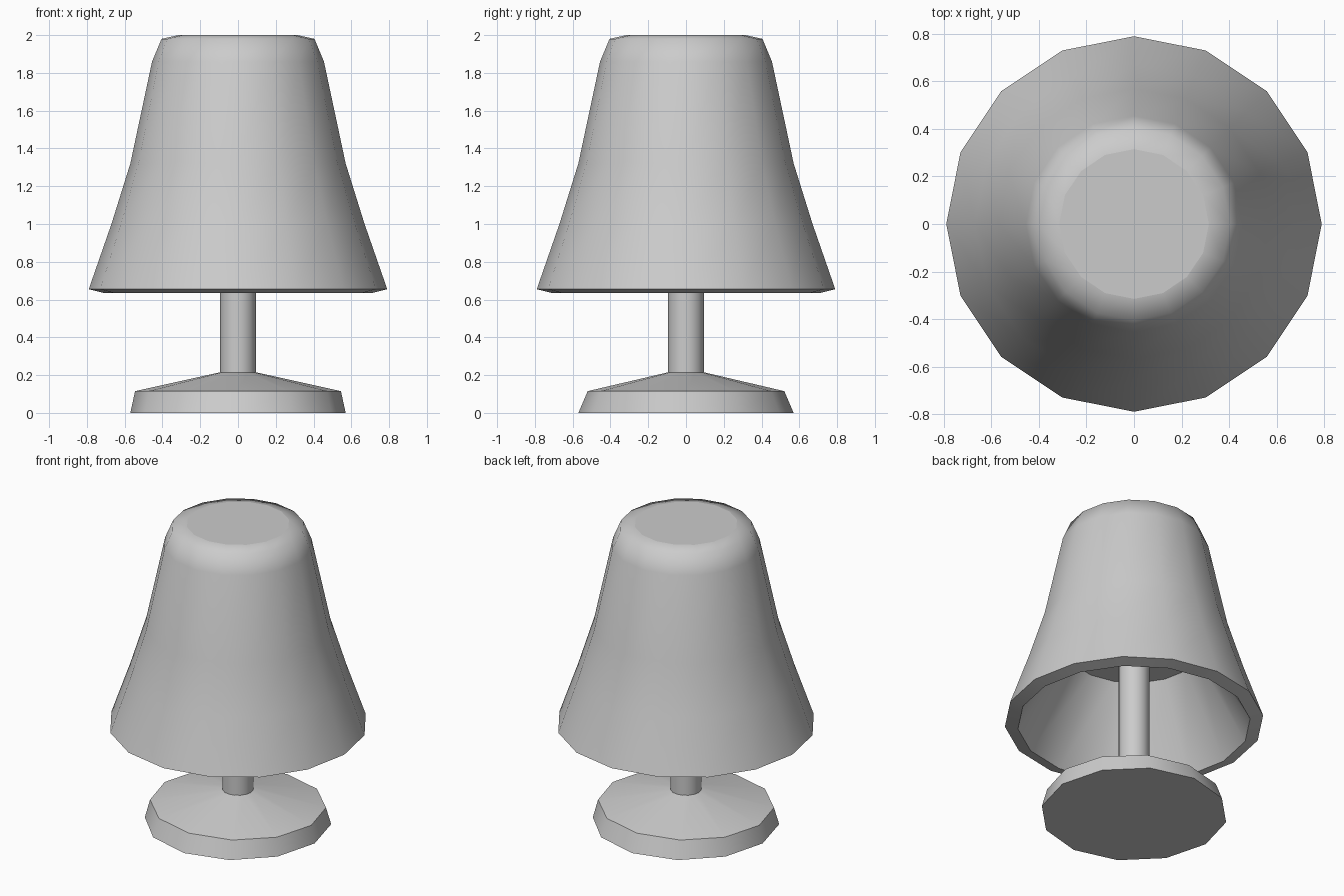
import bpy, bmesh, math

cube = bpy.data.objects.get("Cube")
if cube:
    bpy.data.objects.remove(cube)

grey = bpy.data.materials.new("light grey")
grey.use_nodes = True
colour = (0.6, 0.6, 0.6, 1)
grey.diffuse_color = colour
grey.node_tree.nodes["Principled BSDF"].inputs["Base Color"].default_value = colour


def lathe(name, profile, sides, sharp_rings=(), cap_start=False, cap_end=False):
    """Turn a list of (radius, height, y scale) about z, smooth except at the sharp rings."""
    bm = bmesh.new()
    rings = []
    for radius, z, y_scale in profile:
        turns = [math.tau * i / sides for i in range(sides)]
        rings.append([bm.verts.new((radius * math.cos(a), radius * math.sin(a) * y_scale, z))
                      for a in turns])
    for low, high in zip(rings, rings[1:]):
        for i in range(sides):
            j = (i + 1) % sides
            bm.faces.new((low[i], low[j], high[j], high[i])).smooth = True
    if cap_start:
        bm.faces.new(rings[0][::-1])
    if cap_end:
        bm.faces.new(rings[-1])
    for k in sharp_rings:
        for i in range(sides):
            bm.edges.get((rings[k][i], rings[k][(i + 1) % sides])).smooth = False
    mesh = bpy.data.meshes.new(name)
    bm.to_mesh(mesh)
    bm.free()
    mesh.materials.append(grey)
    obj = bpy.data.objects.new(name, mesh)
    bpy.context.collection.objects.link(obj)
    return obj


# Foot: slanted side, shallow cone on top
lathe("base", [(0.57, 0, 1), (0.545, 0.115, 0.955), (0.095, 0.215, 1)], 12,
      sharp_rings=(0, 1, 2), cap_start=True, cap_end=True)

# Stem up to the ceiling inside the shade
lathe("stem", [(0.095, 0.2, 1), (0.095, 1.16, 1)], 16)

# Shade: inner ceiling, inner wall, sloped rim, outer wall, rounded shoulder, flat top
lathe("lampshade", [(0.41, 1.16, 1), (0.71, 0.635, 1), (0.79, 0.655, 1), (0.67, 1.0, 1),
                    (0.57, 1.32, 1), (0.455, 1.86, 1), (0.405, 1.98, 1), (0.315, 2.0, 1)], 16,
      sharp_rings=(0, 1, 2, 7), cap_start=True, cap_end=True)
